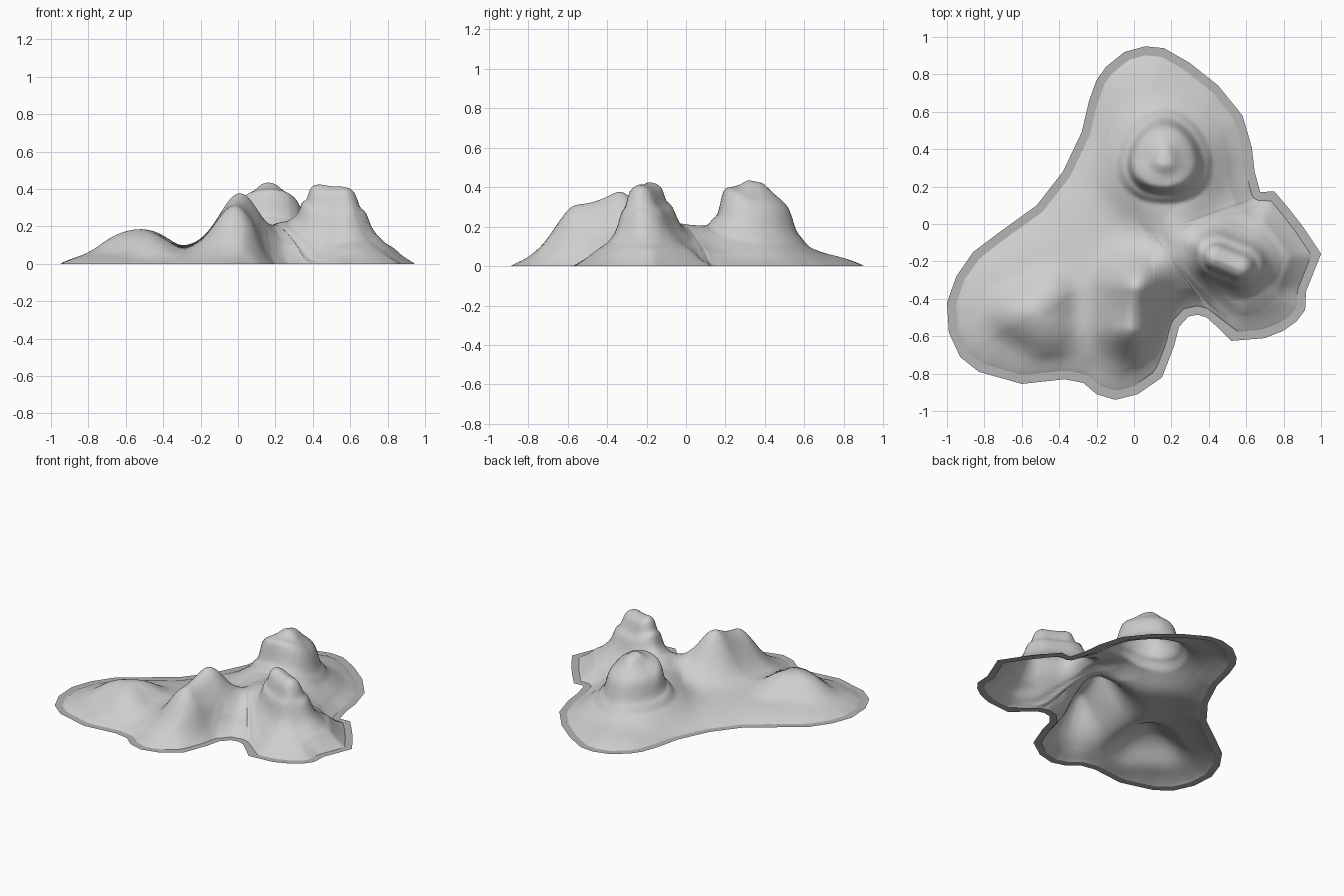
import bpy, math
from mathutils import Vector

if "Cube" in bpy.data.objects:
    bpy.data.objects.remove(bpy.data.objects["Cube"])

# Plan outline of the island, clockwise from the back
OUTLINE = [Vector(p) for p in [
    (.06, .95), (.16, .94), (.3, .86), (.45, .74), (.58, .58), (.63, .41), (.645, .28),
    (.675, .17), (.75, .175), (.83, .08), (.9, -.01), (1, -.16), (.96, -.26), (.92, -.36),
    (.915, -.46), (.87, -.52), (.8, -.57), (.7, -.61), (.52, -.625), (.455, -.56),
    (.39, -.5), (.34, -.485), (.29, -.495), (.24, -.55), (.215, -.65), (.15, -.82),
    (.02, -.91), (-.1, -.94), (-.2, -.91), (-.27, -.85), (-.37, -.83), (-.6, -.855),
    (-.83, -.79), (-.93, -.71), (-.99, -.58), (-1, -.42), (-.95, -.28), (-.86, -.15),
    (-.7, -.03), (-.52, .1), (-.38, .28), (-.28, .49), (-.24, .66), (-.2, .77),
    (-.15, .84), (-.05, .92)]]
CENTRE = Vector((.1, -.05))
RIM = .045
SUB, RINGS = 5, 90
N = len(OUTLINE)


def seg_dist(p, a, b):
    d = b - a
    t = max(0, min(1, (p - a).dot(d) / d.length_squared))
    return (p - a - d * t).length


def edge_dist(p):
    return min(seg_dist(p, OUTLINE[i], OUTLINE[(i + 1) % N]) for i in range(N))


def profile(table, r):
    """Smoothly stepped interpolation through (radius, height) pairs."""
    for (r0, h0), (r1, h1) in zip(table, table[1:]):
        if r < r1:
            return h0 + (h1 - h0) * (r - r0) / (r1 - r0)
    return table[-1][1]


def ridge(p, a, b, amp, width):
    return amp * math.exp(-(seg_dist(p, Vector(a), Vector(b)) / width) ** 2)


def lobed(p, c, radius, lobe, turn):
    """Distance from c, relative to a rounded triangle."""
    d = p - Vector(c)
    th = math.atan2(d.y, d.x)
    return d.length / (radius * (1 + lobe * math.cos(3 * (th - math.radians(turn)))))


BACK = [(0, .232), (.2, .225), (.45, .18), (.8, .14), (.9, .11), (.97, .05), (1.03, .03),
        (1.14, .022), (1.28, 0)]
RIGHT = [(0, .34), (.03, .325), (.05, .3), (.065, .23), (.09, .205), (.105, .14), (.125, .1),
         (.16, .06), (.25, .02), (.35, 0)]


def height(p):
    e = max(0, edge_dist(p) - RIM)
    ground = .1 * (1 - math.exp(-e / .2))
    # central plateau and saddle ridge
    h = .11 * math.exp(-((p - Vector((.16, .3))).length / .3) ** 4)
    h += ridge(p, (.08, -.25), (.2, -.15), .1, .17)
    # front hill
    h += ridge(p, (0, -.36), (-.01, -.55), .245, .15)
    # low left hill
    r = lobed(p, (-.52, -.48), .2, .15, 60)
    h += .08 * math.exp(-r ** 4) + .025 * math.exp(-(r * 2) ** 2)
    # stepped back hill, with a higher lip towards the front
    r = lobed(p, (.165, .35), .197, .05, 90)
    k = profile(BACK, r)
    h += k + .07 * max(0, (.35 - p.y) / .197) * min(1, k / .12)
    # steep right hill, gentler on its back side
    a, b = Vector((.44, -.19)), Vector((.565, -.24))
    side = (p - a).dot(Vector((.37, .93)))
    h += profile(RIGHT, seg_dist(p, a, b) * (.85 - .15 * math.tanh(side / .05)))
    return ground + h * min(1, e / .1)


def material(name, v):
    m = bpy.data.materials.new(name)
    m.diffuse_color = (v, v, v, 1)
    m.use_nodes = True
    m.node_tree.nodes["Principled BSDF"].inputs["Base Color"].default_value = m.diffuse_color
    return m


def make(name, verts, faces, mat):
    me = bpy.data.meshes.new(name)
    me.from_pydata(verts, [], faces)
    me.materials.append(mat)
    me.polygons.foreach_set("use_smooth", [True] * len(me.polygons))
    ob = bpy.data.objects.new(name, me)
    bpy.context.collection.objects.link(ob)
    return ob


# Rays from the centre to the outline, stopping short for the flat rim
outer = [OUTLINE[i].lerp(OUTLINE[(i + 1) % N], s / SUB) for i in range(N) for s in range(SUB)]
M = len(outer)
inner = []
for o in outer:
    f = 1.0
    while edge_dist(CENTRE.lerp(o, f)) < RIM:
        f -= .004
    inner.append(CENTRE.lerp(o, f))


def band(k, j):
    """Quad between ring k and ring k + 1 on ray j (facing up)."""
    n = (j + 1) % M
    return (k * M + j, k * M + n, (k + 1) * M + n, (k + 1) * M + j)


# Hilly ground
pts = [CENTRE.lerp(q, k / RINGS) for k in range(1, RINGS + 1) for q in inner]
heights = [height(p) for p in pts]
for _ in range(2):  # soften creases between the hills
    old = heights[:]
    for k in range(1, RINGS - 1):
        for j in range(M):
            i = k * M + j
            around = old[i - M] + old[i + M] + old[k * M + (j + 1) % M] + old[k * M + (j - 1) % M]
            heights[i] = .5 * old[i] + .125 * around
for j in range(M):
    heights[(RINGS - 1) * M + j] = 0
verts = [(p.x, p.y, z) for p, z in zip(pts, heights)]
verts.append((CENTRE.x, CENTRE.y, height(CENTRE)))
faces = [band(k, j) for k in range(RINGS - 1) for j in range(M)]
faces += [(len(verts) - 1, (j + 1) % M, j) for j in range(M)]
make("hills", verts, faces, material("light grey ground", .62))

# Flat rim around the ground
verts = [(p.x, p.y, 0) for p in inner + outer]
make("shore_rim", verts, [band(0, j) for j in range(M)], material("grey rim", .46))
